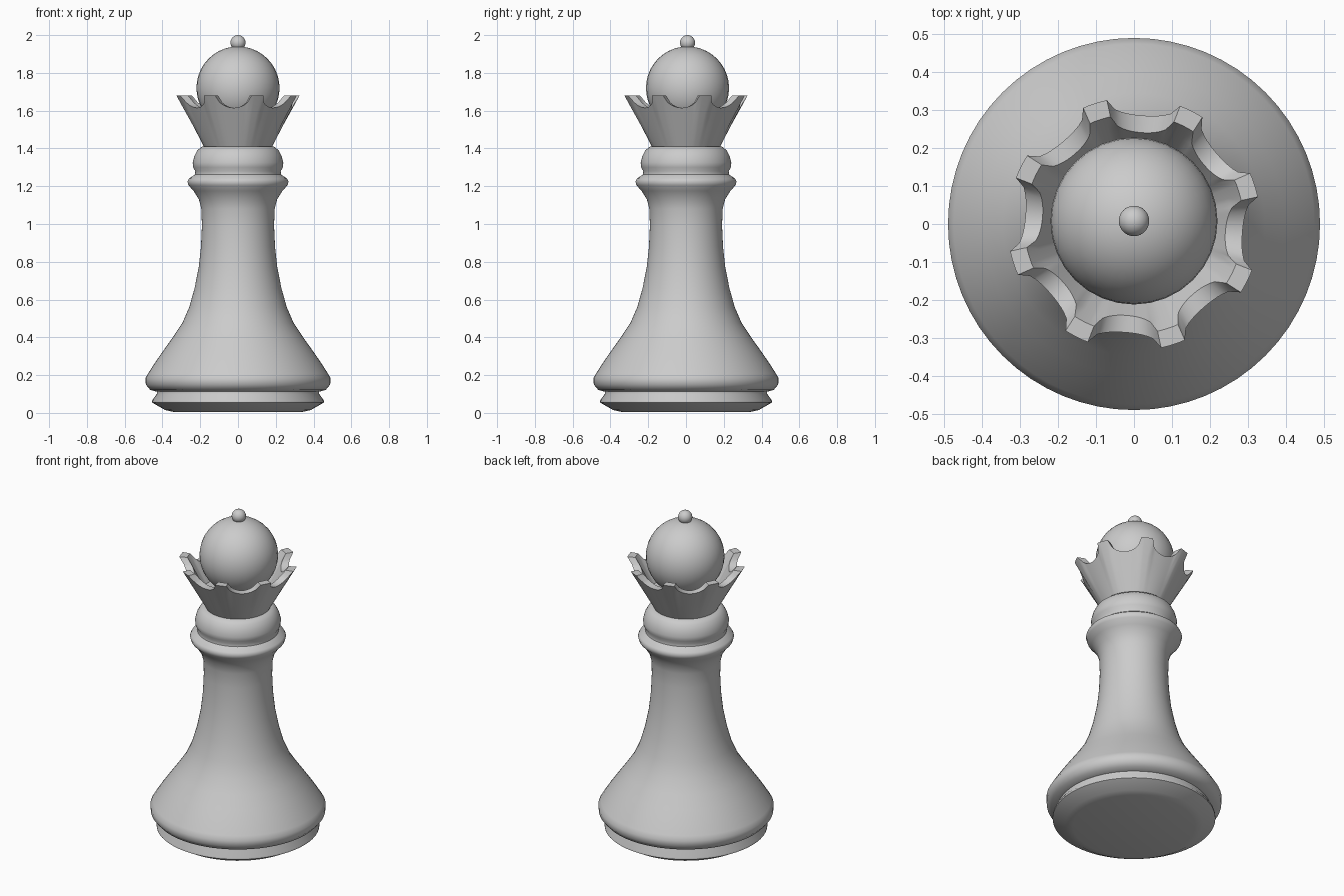
import bpy, bmesh, math

if "Cube" in bpy.data.objects:
    bpy.data.objects.remove(bpy.data.objects["Cube"])


def finish(bm, name, angle):
    bmesh.ops.recalc_face_normals(bm, faces=bm.faces)
    mesh = bpy.data.meshes.new(name)
    bm.to_mesh(mesh)
    bm.free()
    obj = bpy.data.objects.new(name, mesh)
    bpy.context.collection.objects.link(obj)
    bpy.context.view_layer.objects.active = obj
    obj.select_set(True)
    bpy.ops.object.shade_smooth_by_angle(angle=math.radians(angle))
    obj.select_set(False)
    return obj


def skin_rings(name, rings, angle):
    """Join closed rings of points with quads and cap both ends."""
    bm = bmesh.new()
    vs = [[bm.verts.new(p) for p in ring] for ring in rings]
    n = len(vs[0])
    for a, b in zip(vs, vs[1:]):
        for i in range(n):
            j = (i + 1) % n
            bm.faces.new((a[i], a[j], b[j], b[i]))
    bm.faces.new(vs[0][::-1])
    bm.faces.new(vs[-1])
    return finish(bm, name, angle)


def polar(r, a, z):
    return (r * math.cos(a), r * math.sin(a), z)


def ball(name, r, z, y):
    bm = bmesh.new()
    bmesh.ops.create_uvsphere(bm, u_segments=32, v_segments=20, radius=r)
    bmesh.ops.translate(bm, verts=bm.verts, vec=(0, y, z))
    return finish(bm, name, 60)


# Turned body: foot, skirt, column and double collar
profile = [(0.34, 0.005), (0.385, 0.015), (0.455, 0.055), (0.455, 0.065),
           (0.43, 0.10), (0.43, 0.112), (0.465, 0.122), (0.488, 0.15),
           (0.49, 0.185), (0.475, 0.21), (0.44, 0.265), (0.395, 0.33),
           (0.345, 0.40), (0.295, 0.475), (0.258, 0.56), (0.23, 0.66),
           (0.208, 0.77), (0.196, 0.88), (0.191, 0.99), (0.194, 1.08),
           (0.207, 1.13), (0.235, 1.175), (0.262, 1.205), (0.268, 1.225),
           (0.26, 1.24), (0.228, 1.262), (0.226, 1.28), (0.238, 1.30),
           (0.24, 1.325), (0.231, 1.36), (0.215, 1.39), (0.19, 1.41)]
N = 64
skin_rings("body", [[polar(r, math.tau * i / N, z) for i in range(N)]
                    for r, z in profile], 45)

# Crown: flared cup with eight points and scalloped notches
POINTS, SUB = 8, 16
M = POINTS * SUB


def crown_ring(t, inner):
    ring = []
    for i in range(M):
        a = math.radians(18) + math.tau * i / M
        u = (i % SUB) / SUB                     # 0 at a point, 0.5 mid notch
        d = min(u, 1 - u)
        s = max(0.0, (d - 0.125) / 0.375)       # flat tip, then scallop
        notch = math.sqrt(1 - (1 - s) ** 2) if s else 0.0
        h = 0.275 - 0.065 * notch               # rim height here
        z0 = 1.405 if not inner else 1.51
        z = z0 + (1.405 + h - z0) * t
        k = (z - 1.405) / 0.275
        r = 0.178 + 0.15 * k - 0.008 * k * notch + 0.006 * k * (1 - notch)
        if inner:
            r -= 0.045
        ring.append(polar(r, a, z))
    return ring


skin_rings("crown", [crown_ring(t, False) for t in (0, 0.33, 0.67, 1)] +
           [crown_ring(t, True) for t in (1, 0.67, 0.33, 0)], 40)

# Dome and finial
ball("dome", 0.22, 1.72, 0.008)
ball("finial", 0.04, 1.96, 0.008)
